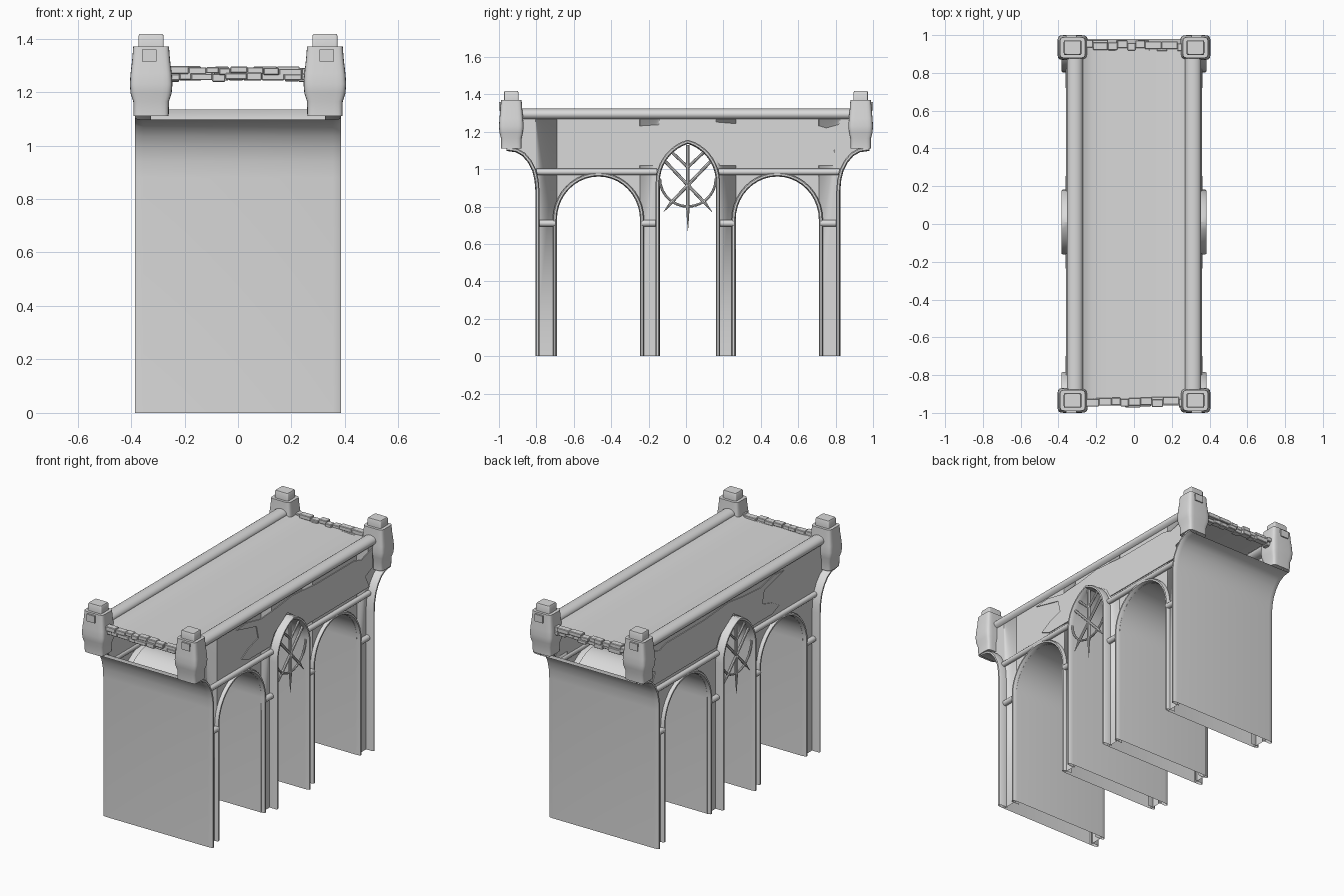
import bpy, bmesh, math, random
from mathutils import Vector

random.seed(4)
old = bpy.data.objects.get("Cube")
if old:
    bpy.data.objects.remove(old, do_unlink=True)

stone = bpy.data.materials.new("grey_stone")
stone.use_nodes = True
grey = (0.7, 0.7, 0.7, 1)
stone.diffuse_color = grey
stone.node_tree.nodes["Principled BSDF"].inputs["Base Color"].default_value = grey


def finish(name, bm, angle=35):
    bmesh.ops.recalc_face_normals(bm, faces=bm.faces)
    mesh = bpy.data.meshes.new(name)
    bm.to_mesh(mesh)
    bm.free()
    mesh.materials.append(stone)
    obj = bpy.data.objects.new(name, mesh)
    bpy.context.collection.objects.link(obj)
    bpy.ops.object.select_all(action='DESELECT')
    obj.select_set(True)
    bpy.context.view_layer.objects.active = obj
    bpy.ops.object.shade_smooth_by_angle(angle=math.radians(angle))
    return obj


def skin(bm, rows, closed=False):
    """Join rows of points with quads."""
    grid = [[bm.verts.new(p) for p in row] for row in rows]
    for a, b in zip(grid, grid[1:]):
        n = len(a)
        for i in range(n if closed else n - 1):
            j = (i + 1) % n
            bm.faces.new((a[i], a[j], b[j], b[i]))
    return grid


def rod(bm, a, b, r1, r2=None, sides=12):
    a, b = Vector(a), Vector(b)
    d = b - a
    m = d.to_track_quat('Z', 'Y').to_matrix().to_4x4()
    m.translation = (a + b) / 2
    return bmesh.ops.create_cone(bm, cap_ends=True, segments=sides, radius1=r1,
                                 radius2=r1 if r2 is None else r2,
                                 depth=d.length, matrix=m)["verts"]


def box(bm, centre, size):
    verts = bmesh.ops.create_cube(bm, size=1)["verts"]
    bmesh.ops.scale(bm, vec=size, verts=verts)
    bmesh.ops.translate(bm, vec=centre, verts=verts)


def sheet(name, path, w, t=0.022):
    """Sweep a shell with rolled edges along a path in the y-z plane."""
    half = [(w - 0.06, t), (w - 0.008, t), (w, 0.75 * t),
            (w, 0.3 * t), (w - 0.01, 0.1 * t), (w - 0.03, 0)]
    section = half + [(-x, d) for x, d in reversed(half)]
    rows = []
    for i, p in enumerate(path):
        prev, nxt = path[max(i - 1, 0)], path[min(i + 1, len(path) - 1)]
        d = Vector((nxt[0] - prev[0], nxt[1] - prev[1])).normalized()
        rows.append([(x, p[0] - d.y * k, p[1] + d.x * k) for x, k in section])
    bm = bmesh.new()
    skin(bm, rows)
    return finish(name, bm)


MID = 0.01   # centre of the arcade along y


def round_arch(c, w, spring, rise, n=20):
    arc = [(c - w * math.cos(math.pi * i / n), spring + rise * math.sin(math.pi * i / n))
           for i in range(n + 1)]
    return [(c - w, 0)] + arc + [(c + w, 0)]


def pointed_arch(c, w, spring, rise, n=9):
    r = (rise ** 2 + w ** 2) / (2 * w)
    top = math.asin(rise / r)
    side = [(w - r + r * math.cos(top * i / n), spring + r * math.sin(top * i / n))
            for i in range(n + 1)]
    left = [(c - y, z) for y, z in side]
    right = [(c + y, z) for y, z in reversed(side[:-1])]
    return [(c - w, 0)] + left + right + [(c + w, 0)]


# Arches and flared end walls
arch_back = round_arch(MID + 0.478, 0.222, 0.73, 0.23)
arch_front = round_arch(MID - 0.478, 0.222, 0.73, 0.23)
arch_mid = pointed_arch(MID, 0.15, 0.93, 0.205)
flare = [(0.815, 0), (0.815, 0.88), (0.82, 0.94), (0.832, 0.99), (0.855, 1.035),
         (0.885, 1.07), (0.92, 1.09), (0.97, 1.097)]
end_back = [(MID + y, z) for y, z in flare]
end_front = [(MID - y, z) for y, z in reversed(flare)]
sheet("back_end_wall", end_back, 0.385)
sheet("front_end_wall", end_front, 0.385)
sheet("back_arch", arch_back, 0.357)
sheet("front_arch", arch_front, 0.357)
sheet("middle_arch", arch_mid, 0.385)

# Side walls: upright strips above the arches and through the piers
lower_edge = end_front + arch_front + arch_mid + arch_back + end_back
plaster = [(-0.5, 1.25), (-0.4, 1.26), (-0.26, 1.23), (-0.1, 1.24), (0.06, 1.26),
           (0.3, 1.24), (0.68, 1.24), (0.75, 1.22), (0.86, 1.25), (0.86, 1.13),
           (0.79, 1.1), (0.83, 1.02), (0.18, 1.02), (0.15, 1.08), (0.01, 1.17),
           (-0.12, 1.09), (-0.16, 1.02), (-0.38, 1.02), (-0.45, 1.05), (-0.38, 1.09),
           (-0.28, 1.12), (-0.3, 1.2)]
for side, s in (("left", 1), ("right", -1)):
    x = s * 0.335
    bm = bmesh.new()
    for (y0, z0), (y1, z1) in zip(lower_edge, lower_edge[1:]):
        if y1 - y0 > 0.0001:
            skin(bm, [[(x, y0, z0), (x, y0, 1.28)], [(x, y1, z1), (x, y1, 1.28)]])
    bmesh.ops.remove_doubles(bm, verts=bm.verts, dist=0.0001)
    finish(side + "_side_wall", bm)

    # Worn plaster layer
    bm = bmesh.new()
    face = bm.faces.new([bm.verts.new((s * 0.334, y, z)) for y, z in plaster])
    new = bmesh.ops.extrude_face_region(bm, geom=[face])["geom"]
    bmesh.ops.translate(bm, vec=(s * 0.006, 0, 0),
                        verts=[g for g in new if isinstance(g, bmesh.types.BMVert)])
    finish(side + "_plaster", bm)

    # Flattened round rail along the deck edge
    bm = bmesh.new()
    verts = rod(bm, (0, -0.9, 0), (0, 0.9, 0), 0.042, sides=20)
    bmesh.ops.scale(bm, vec=(1, 1, 0.72), verts=verts)
    bmesh.ops.translate(bm, vec=(s * 0.313, 0, 1.293), verts=verts)
    finish(side + "_rail", bm)

    # Cornice and pier bands
    bm = bmesh.new()
    for e in (-1, 1):
        rod(bm, (s * 0.342, MID + e * 0.165, 0.985), (s * 0.342, MID + e * 0.81, 0.985), 0.017)
        for a, b in ((0.16, 0.245), (0.71, 0.805)):
            rod(bm, (s * 0.345, MID + e * a, 0.71), (s * 0.345, MID + e * b, 0.71), 0.018)
    finish(side + "_cornice_and_bands", bm)

    # Window tracery: thin ring, spike and crossing bars
    bm = bmesh.new()
    x = s * 0.36
    ring = [(x, MID + 0.15 * math.cos(a), 0.95 + 0.15 * math.sin(a))
            for a in (math.pi * (1 + i / 14) for i in range(15))]
    for a, b in zip(ring, ring[1:]):
        rod(bm, a, b, 0.007, sides=8)
    rod(bm, (x, MID, 1.13), (x, MID, 0.8), 0.01, sides=8)
    rod(bm, (x, MID, 0.8), (x, MID, 0.67), 0.01, 0.001, sides=8)
    for e in (-1, 1):
        rod(bm, (x, MID + e * 0.12, 1.04), (x, MID - e * 0.09, 0.82), 0.009, sides=8)
        rod(bm, (x, MID - e * 0.09, 0.82), (x, MID - e * 0.13, 0.77), 0.009, 0.001, sides=8)
        rod(bm, (x, MID, 1.01), (x, MID + e * 0.085, 1.09), 0.008, sides=8)
    finish(side + "_window_tracery", bm)

# Slightly dished deck
bm = bmesh.new()
dish = [(0.3, 1.305), (0.275, 1.295), (0.25, 1.28), (0.22, 1.273), (0.16, 1.27)]
dish += [(-x, z) for x, z in reversed(dish)]
skin(bm, [[(x, y, z) for x, z in dish] for y in (-0.94, 0.94)])
finish("deck", bm)

# Broken stone courses at the deck ends
for end, s in (("front", -1), ("back", 1)):
    bm = bmesh.new()
    for z in (1.256, 1.279):
        x = -0.27
        while x < 0.26:
            w = random.uniform(0.04, 0.09)
            box(bm, (x + w / 2, s * (0.943 + random.uniform(-0.01, 0.012)),
                     z + random.uniform(-0.005, 0.005)),
                (w, 0.04, random.uniform(0.022, 0.03)))
            x += w
    bmesh.ops.bevel(bm, geom=bm.edges[:], offset=0.003, segments=1, affect='EDGES')
    finish(end + "_edge_stones", bm)


def corner_ring(c, z, hx, hy, n=24, power=0.3):
    def f(v):
        return math.copysign(abs(v) ** power, v)
    return [(c[0] + hx * f(math.cos(a)), c[1] + hy * f(math.sin(a)), z)
            for a in (2 * math.pi * (i + 0.5) / n for i in range(n))]


# Bulging corner posts with square caps and small plates
body = [(1.11, 0.066), (1.165, 0.067), (1.195, 0.077), (1.23, 0.08), (1.27, 0.077),
        (1.32, 0.071), (1.37, 0.067)]
cap = [(1.365, 0.047), (1.41, 0.047), (1.417, 0.043)]
for side, sx in (("left", 1), ("right", -1)):
    for end, sy in (("front", -1), ("back", 1)):
        c = (sx * 0.325, sy * 0.934)
        bm = bmesh.new()
        for stack, power in ((body, 0.3), (cap, 0.15)):
            grid = skin(bm, [corner_ring(c, z, h, h * 0.825, power=power)
                             for z, h in stack], closed=True)
            bm.faces.new(grid[0])
            bm.faces.new(grid[-1])
        box(bm, (c[0] + sx * 0.007, c[1] + sy * 0.06, 1.337), (0.055, 0.012, 0.045))
        finish(f"{end}_{side}_post", bm)
